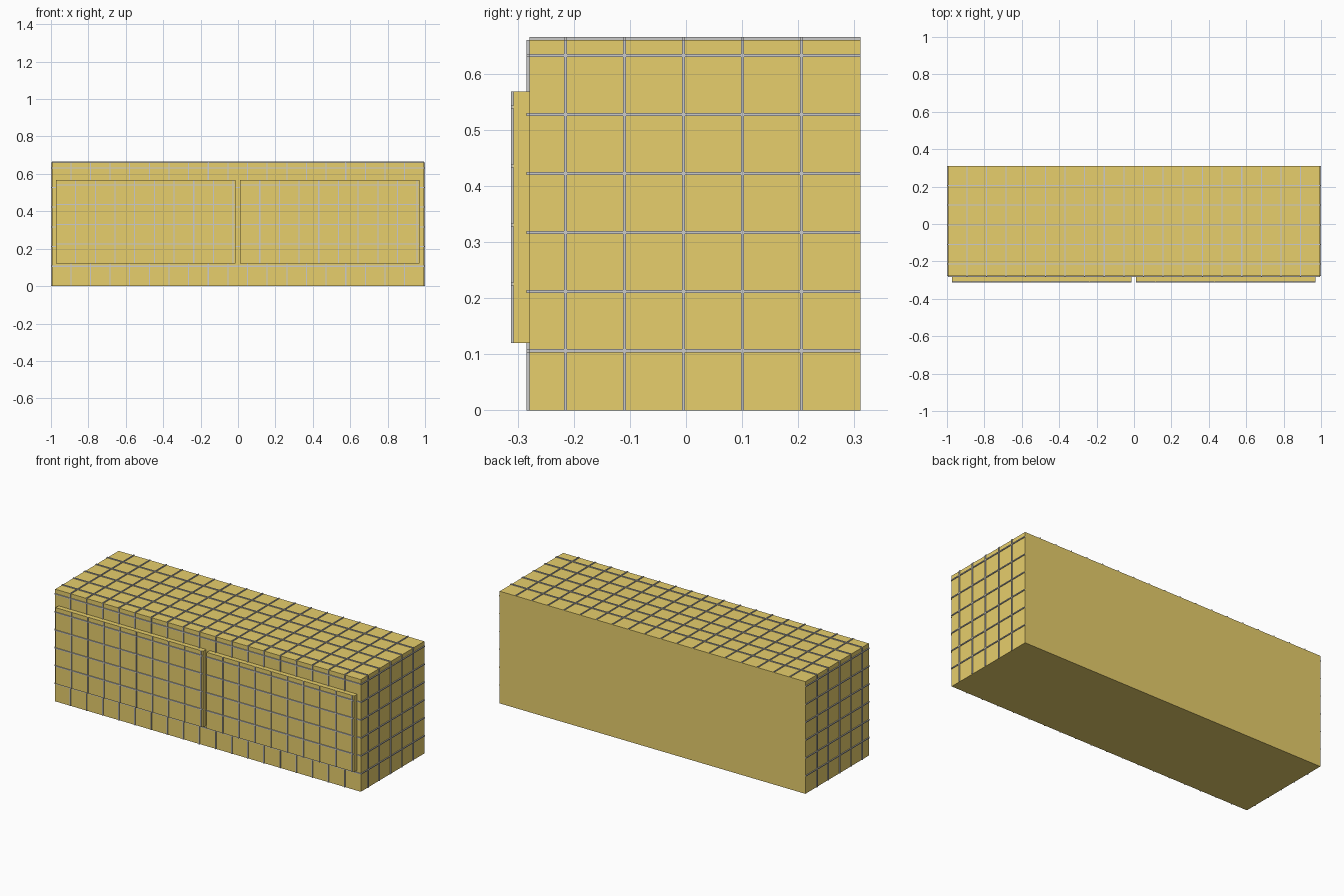
import bpy, bmesh
from mathutils import Vector

if "Cube" in bpy.data.objects:
    bpy.data.objects.remove(bpy.data.objects["Cube"])

PITCH, W, OUT, SINK = 0.1052, 0.0056, 0.005, 0.001

yellow = bpy.data.materials.new("yellow_panel")
yellow.diffuse_color = (0.8, 0.62, 0.15, 1)
yellow.use_nodes = True
yellow.node_tree.nodes["Principled BSDF"].inputs["Base Color"].default_value = yellow.diffuse_color


def boxes(name, spans, mat=None):
    """One object from a list of (min corner, max corner) boxes."""
    bm = bmesh.new()
    for lo, hi in spans:
        lo, hi = Vector(lo), Vector(hi)
        for v in bmesh.ops.create_cube(bm, size=1)["verts"]:
            v.co = [(lo[i] + hi[i]) / 2 + v.co[i] * (hi[i] - lo[i]) for i in range(3)]
    me = bpy.data.meshes.new(name)
    bm.to_mesh(me)
    bm.free()
    if mat:
        me.materials.append(mat)
    ob = bpy.data.objects.new(name, me)
    bpy.context.collection.objects.link(ob)
    return ob


def steps(start, end, pitch):
    """Evenly spaced line positions strictly between start and end."""
    n = int(abs(end - start) / abs(pitch))
    return [start + pitch * k for k in range(1, n + 1)]


def grid(name, lo, hi, axis, sign, lines):
    """Raised grid on one face of the box; lines = {axis: positions}."""
    face = hi[axis] if sign > 0 else lo[axis]
    a, b = sorted((face - sign * SINK, face + sign * OUT))
    spans = []
    for ax, positions in lines.items():
        for p in positions:
            l, h = list(lo), list(hi)
            l[axis], h[axis] = a, b
            l[ax], h[ax] = p - W / 2, p + W / 2
            spans.append((l, h))
    return boxes(name, spans)


# cabinet body
lo, hi = (-0.995, -0.279, 0), (0.995, 0.311, 0.66)
boxes("cabinet_body", [(lo, hi)], yellow)

# raised grid lines on the front, sides and top of the body
xs = steps(-0.999, 0.995, 0.105)
ys = steps(hi[1], lo[1], -PITCH)
zs = steps(0.001, hi[2], PITCH)
grid("front_grid", lo, hi, 1, -1, {0: xs, 2: zs})
grid("right_grid", lo, hi, 0, 1, {1: ys, 2: zs})
grid("left_grid", lo, hi, 0, -1, {1: ys, 2: zs})
grid("top_grid", lo, hi, 2, 1, {0: xs, 1: ys})

# two front doors with their own grids
for side, x0, x1 in (("left", -0.973, -0.013), ("right", 0.011, 0.971)):
    dlo, dhi = (x0, -0.307, 0.12), (x1, -0.279, 0.568)
    boxes(side + "_door", [(dlo, dhi)], yellow)
    grid(side + "_door_grid", dlo, dhi, 1, -1,
         {0: steps(x0, x1, PITCH), 2: steps(0.12, 0.568, PITCH)})
